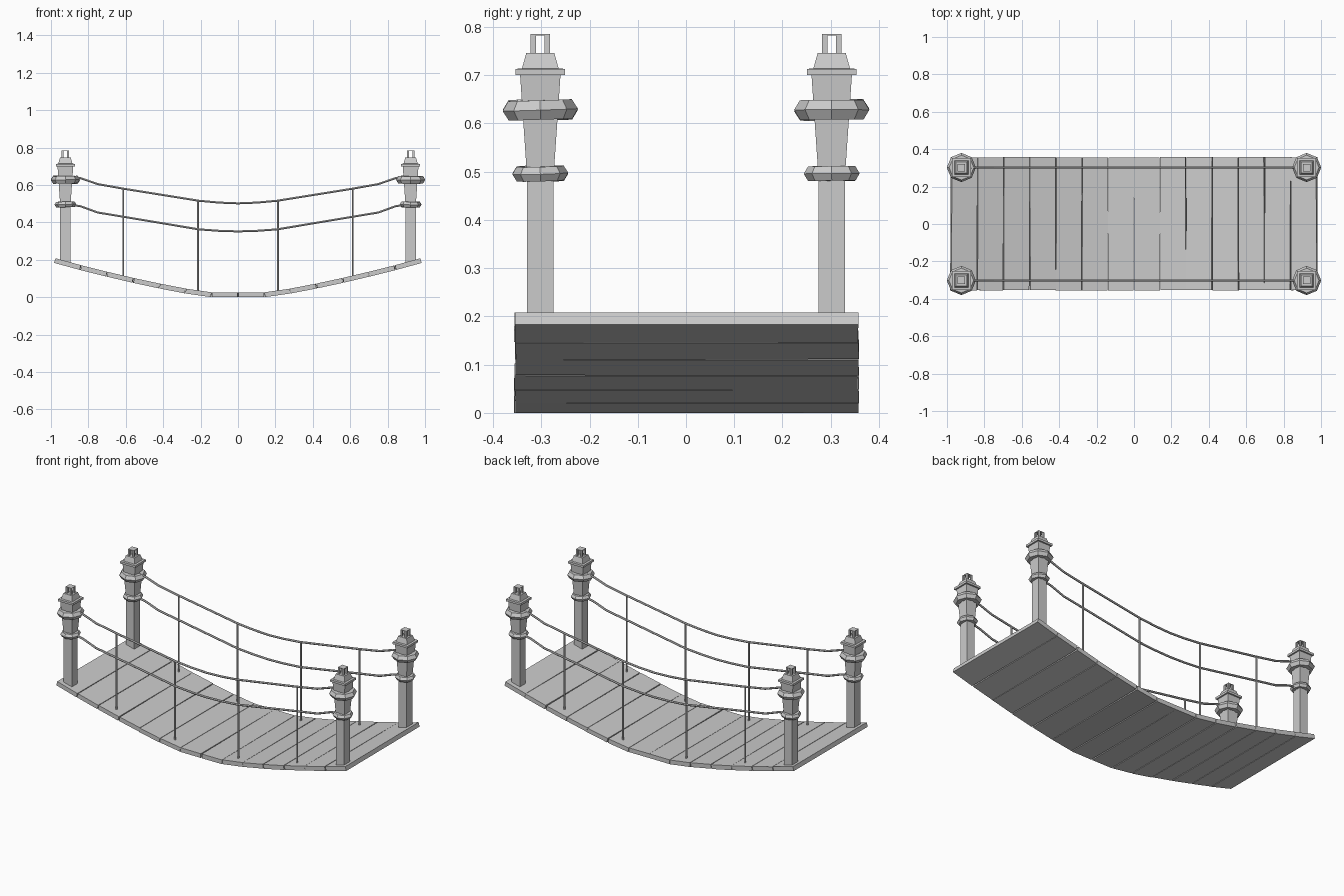
import bpy, bmesh, math, random
from mathutils import Matrix, Vector

if "Cube" in bpy.data.objects:
    bpy.data.objects.remove(bpy.data.objects["Cube"])

random.seed(4)
PX, PY = 0.923, 0.302


def make_object(name, bm):
    bmesh.ops.recalc_face_normals(bm, faces=bm.faces)
    mesh = bpy.data.meshes.new(name)
    bm.to_mesh(mesh)
    bm.free()
    ob = bpy.data.objects.new(name, mesh)
    bpy.context.collection.objects.link(ob)
    return ob


def box(name, center, size, rot=Matrix()):
    bm = bmesh.new()
    m = Matrix.Translation(center) @ rot @ Matrix.Diagonal((*size, 1))
    bmesh.ops.create_cube(bm, size=1, matrix=m)
    return make_object(name, bm)


def square_loft(name, x, y, profile):
    """Stack of square rings given as (half width, height)."""
    bm = bmesh.new()
    rings = [[bm.verts.new((x + sx * h, y + sy * h, z))
              for sx, sy in ((-1, -1), (1, -1), (1, 1), (-1, 1))]
             for h, z in profile]
    for a, b in zip(rings, rings[1:]):
        for i in range(4):
            j = (i + 1) % 4
            bm.faces.new((a[i], a[j], b[j], b[i]))
    bm.faces.new(rings[0])
    bm.faces.new(rings[-1])
    return make_object(name, bm)


def rope(name, points, radius):
    """Low-poly rope along a path lying in an xz plane."""
    bm = bmesh.new()
    pts = [Vector(p) for p in points]
    n, rings = 6, []
    for i, p in enumerate(pts):
        t = (pts[min(i + 1, len(pts) - 1)] - pts[max(i - 1, 0)]).normalized()
        side = Vector((0, 1, 0))
        up = side.cross(t)
        rings.append([bm.verts.new(p + radius * (math.cos(k * math.tau / n) * side
                      + math.sin(k * math.tau / n) * up)) for k in range(n)])
    for a, b in zip(rings, rings[1:]):
        for k in range(n):
            j = (k + 1) % n
            bm.faces.new((a[k], a[j], b[j], b[k]))
    bm.faces.new(rings[0])
    bm.faces.new(rings[-1])
    return make_object(name, bm)


def wrap(name, x, y, z, outer, minor, height):
    bpy.ops.mesh.primitive_torus_add(
        major_segments=8, minor_segments=6, major_radius=outer - minor,
        minor_radius=minor, location=(x, y, z),
        rotation=(random.uniform(-.04, .04), random.uniform(-.04, .04), 0))
    ob = bpy.context.object
    ob.name = name
    ob.scale.z = height / (2 * minor * math.sin(math.pi / 3))


# Sagging deck planks, mirrored about the middle
sag = [0, 0, 0.02, 0.047, 0.077, 0.11, 0.145, 0.183]
for s in (-1, 1):
    for i in range(7):
        dz = sag[i + 1] - sag[i]
        ang = math.atan2(dz, 0.14)
        c = Vector((s * (i + 0.5) * 0.14, random.uniform(-.001, .003),
                    (sag[i] + sag[i + 1]) / 2 + 0.013))
        rot = (Matrix.Rotation(-s * ang, 4, 'Y')
               @ Matrix.Rotation(random.uniform(-.006, .006), 4, 'Z'))
        box("deck_plank", c, (math.hypot(0.14, dz) - 0.004, 0.711, 0.026), rot)

# Four corner posts with caps, lantern finials and rope wraps
for sx in (-1, 1):
    for sy in (-1, 1):
        x, y = sx * PX, sy * PY
        square_loft("post", x, y, [(.0275, .185), (.0275, .49), (.042, .702)])
        square_loft("post_cap", x, y, [(.051, .70), (.051, .713),
                                       (.038, .714), (.029, .746)])
        for ax in (-1, 1):
            for ay in (-1, 1):
                box("finial_prong", (x + ax * .0145, y + ay * .0145, .765),
                    (.011, .011, .04))
        box("finial_top", (x, y, .784), (.04, .04, .003))
        wrap("upper_rope_wrap", x, y, .628, .078, .024, .04)
        wrap("lower_rope_wrap", x, y, .496, .058, .018, .03)

# Hand ropes and vertical hangers on both sides
half = [(.88, .645, .493), (.84, .636, .486), (.75, .605, .453), (.61, .58, .43),
        (.21, .516, .363), (.1, .506, .355)]
for sy in (-1, 1):
    y = sy * PY
    for name, k, mid in (("upper_rope", 1, .502), ("lower_rope", 2, .352)):
        left = [(-p[0], y, p[k]) for p in half]
        right = [(p[0], y, p[k]) for p in reversed(half)]
        rope(name, left + [(0, y, mid)] + right, .0062)
    for x, z0, z1 in ((.613, .105, .58), (.214, .03, .516)):
        for s in (-1, 1):
            rope("hanger", [(s * x, y, z0), (s * x, y, z1)], .0055)
